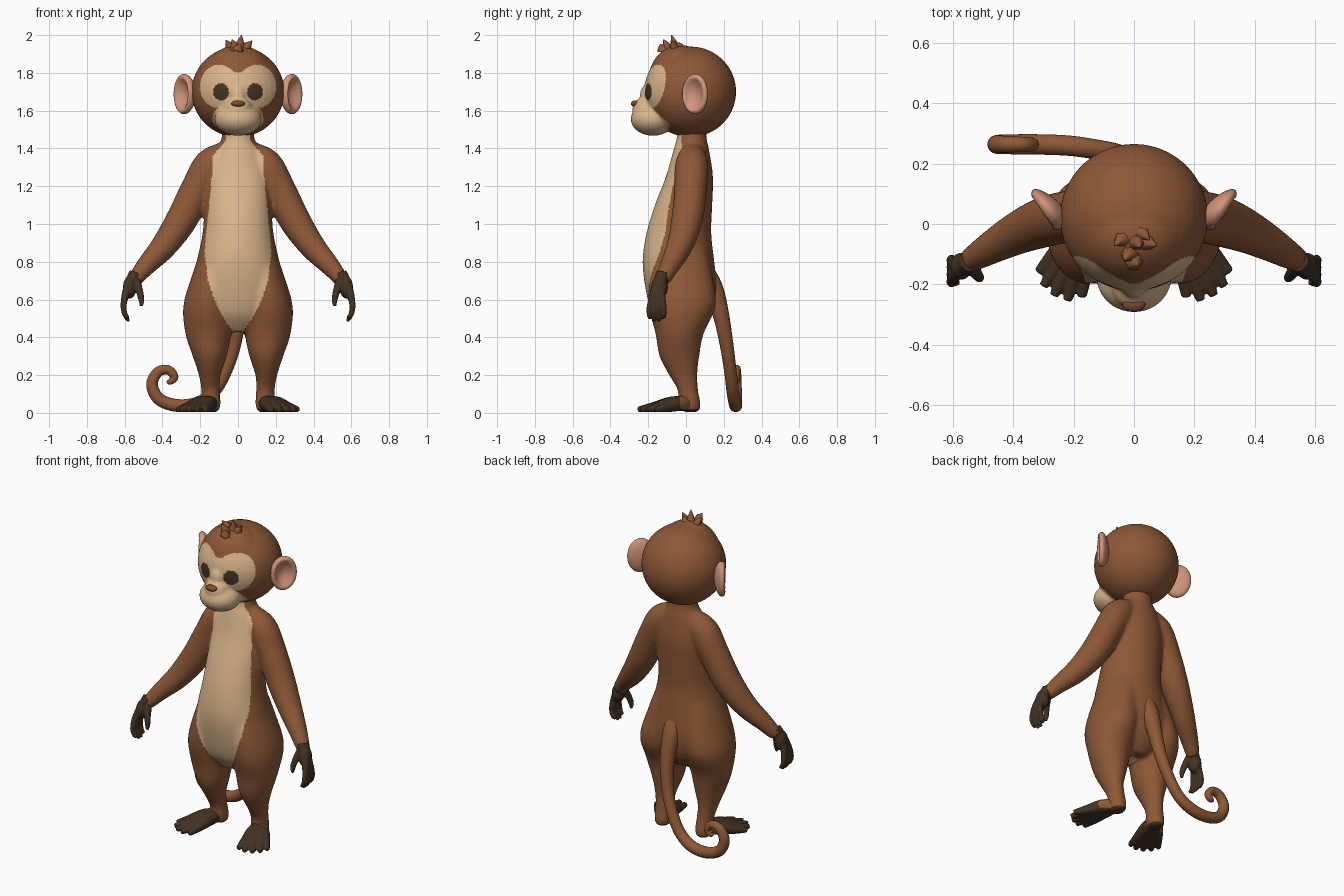
import bpy, bmesh, math, random
from mathutils import Vector, Matrix

if "Cube" in bpy.data.objects:
    bpy.data.objects.remove(bpy.data.objects["Cube"])

random.seed(4)


def material(name, rgb):
    m = bpy.data.materials.new(name)
    m.diffuse_color = (*rgb, 1)
    m.use_nodes = True
    m.node_tree.nodes["Principled BSDF"].inputs["Base Color"].default_value = m.diffuse_color
    return m


BROWN = material("brown fur", (0.27, 0.098, 0.038))
CREAM = material("cream fur", (0.70, 0.46, 0.26))
DARK = material("dark skin", (0.058, 0.032, 0.017))
PINK = material("pink ear", (0.64, 0.30, 0.20))
NOSE = material("nose brown", (0.20, 0.072, 0.03))


def spline(pts, n):
    """Catmull-Rom through points of any dimension."""
    p = [Vector(q) for q in pts]
    p = [p[0]] + p + [p[-1]]
    out = []
    for i in range(1, len(p) - 2):
        a, b, c, d = p[i - 1:i + 3]
        for k in range(n):
            t = k / n
            out.append(0.5 * (2 * b + (c - a) * t + (2 * a - 5 * b + 4 * c - d) * t ** 2
                              + (3 * b - a - 3 * c + d) * t ** 3))
    return out + [p[-2]]


def sweep(bm, pts, flat=False, side=1, n=5, seg=20):
    """Closed tube through (x, y, z, rx, ry) or (x, y, z, r); flat keeps rings level."""
    pts = [(q[0] * side, *q[1:4], q[-1]) for q in pts]
    path = spline(pts, n)
    c = [Vector(q[:3]) for q in path]
    u, v, last, rings = Vector((1, 0, 0)), Vector((0, 1, 0)), None, []
    for i, q in enumerate(path):
        if not flat:
            t = (c[min(i + 1, len(c) - 1)] - c[max(i - 1, 0)]).normalized()
            rot = (last or Vector((0, 0, 1 if t.z > 0 else -1))).rotation_difference(t)
            u, v, last = rot @ u, rot @ v, t
        rings.append([bm.verts.new(c[i] + u * q[3] * math.cos(a) + v * q[4] * math.sin(a))
                      for a in (2 * math.pi * k / seg for k in range(seg))])
    for r, s in zip(rings, rings[1:]):
        for k in range(seg):
            bm.faces.new((r[k], r[(k + 1) % seg], s[(k + 1) % seg], s[k]))
    bm.faces.new(rings[0])
    bm.faces.new(rings[-1])


def ball(bm, centre, radii, seg=24):
    return bmesh.ops.create_uvsphere(
        bm, u_segments=seg, v_segments=seg // 2, radius=1,
        matrix=Matrix.Translation(centre) @ Matrix.Diagonal((*radii, 1)))["verts"]


def finish(bm, name, mats, voxel=0, smooth=4, rule=None, floor=False):
    """Make the object, fuse its pieces with a voxel remesh and colour faces by rule."""
    bmesh.ops.recalc_face_normals(bm, faces=bm.faces)
    me = bpy.data.meshes.new(name)
    bm.to_mesh(me)
    bm.free()
    ob = bpy.data.objects.new(name, me)
    bpy.context.collection.objects.link(ob)
    if voxel:
        r = ob.modifiers.new("fuse", "REMESH")
        r.mode, r.voxel_size = "VOXEL", voxel
        s = ob.modifiers.new("relax", "SMOOTH")
        s.factor, s.iterations = 0.5, smooth
        dg = bpy.context.evaluated_depsgraph_get()
        me = bpy.data.meshes.new_from_object(ob.evaluated_get(dg))
        ob.modifiers.clear()
        ob.data = me
        me.name = name
    if floor:
        for v in me.vertices:
            v.co.z = max(v.co.z, 0.005)
    me.materials.clear()
    for m in mats:
        me.materials.append(m)
    for p in me.polygons:
        p.use_smooth = True
        p.material_index = rule(p.center, p.normal) if rule else 0
    return ob


# Body: torso, legs and arms fused
bm = bmesh.new()
sweep(bm, [(0, .03, 1.52, .085, .08), (0, .03, 1.45, .088, .08), (0, .028, 1.39, .12, .095),
           (0, .018, 1.25, .17, .125), (0, -.013, 1.1, .178, .152), (0, -.038, .95, .188, .172),
           (0, -.04, .8, .22, .19), (0, -.025, .65, .25, .188), (0, -.02, .52, .2, .158),
           (0, -.02, .43, .08, .09)], flat=True, seg=40)
for s in (1, -1):
    sweep(bm, [(.09, -.03, .88, .1, .14), (.125, -.028, .74, .115, .165), (.157, -.02, .57, .132, .178),
               (.157, -.034, .42, .122, .128), (.15, -.035, .3, .09, .106), (.15, -.015, .2, .058, .075),
               (.145, .01, .12, .05, .055), (.143, .018, .05, .052, .06), (.143, .018, .012, .046, .058)],
          flat=True, side=s, seg=28)
    sweep(bm, [(.06, .035, 1.38, .06), (.145, .03, 1.315, .088), (.215, .025, 1.19, .087),
               (.30, .005, 1.02, .084), (.395, -.035, .88, .07), (.49, -.088, .775, .053),
               (.55, -.125, .70, .04)], side=s)

BELLY = [(.42, .02), (.5, .075), (.6, .125), (.7, .158), (.85, .177), (1, .165),
         (1.2, .142), (1.36, .135), (1.44, .065), (1.55, .05)]


def body_rule(c, n):
    if c.y > 0 or n.y > 0.1 or c.z < .42:
        return 0
    for (z0, w0), (z1, w1) in zip(BELLY, BELLY[1:]):
        if z0 <= c.z <= z1:
            return int(abs(c.x) < w0 + (w1 - w0) * (c.z - z0) / (z1 - z0))
    return 0


finish(bm, "body", [BROWN, CREAM], .01, 16, body_rule)

# Head with muzzle; face mask and eyes are coloured by ellipses seen from the front
bm = bmesh.new()
ball(bm, (0, .022, 1.70), (.246, .244, .24), 40)
ball(bm, (0, -.03, 1.76), (.19, .17, .188), 32)
ball(bm, (0, -.175, 1.555), (.125, .118, .088), 32)
ball(bm, (0, -.185, 1.61), (.08, .1, .07))
ball(bm, (0, -.16, 1.68), (.06, .085, .08))


def inside(x, z, cx, cz, rx, rz):
    return ((x - cx) / rx) ** 2 + ((z - cz) / rz) ** 2 < 1


def face_rule(c, n):
    x, z = abs(c.x), c.z
    if c.y > -.09:
        return 0
    if inside(x, z, .09, 1.70, .043, .045):
        return 2
    return int(inside(x, z, .1, 1.728, .102, .115) or inside(x, z, 0, 1.555, .135, .1)
               or (x < .1 and 1.58 < z < 1.805))


finish(bm, "head", [BROWN, CREAM, DARK], .0075, 10, face_rule)

# Nose
bm = bmesh.new()
ball(bm, (0, -.266, 1.637), (.038, .026, .018))
finish(bm, "nose", [NOSE])

# Hair tuft: leaning spikes
bm = bmesh.new()
for x, y, h, lean in ((.01, -.06, .078, .2), (-.05, -.05, .052, -.5), (.055, -.06, .048, .6),
                      (-.02, -.1, .055, -.3), (.03, -.03, .04, .5), (0, -.125, .03, .2)):
    base = Vector((x * .7, y, 1.922))
    sweep(bm, [(*base, .032), (*(base + Vector((lean * .025, -.005, h * .5))), .02),
               (*(base + Vector((lean * .06, random.uniform(-.025, .01), h))), .002)], n=3, seg=6)
finish(bm, "hair_tuft", [BROWN])

# Tail curling to one side
bm = bmesh.new()
sweep(bm, [(0, .08, .76, .06), (0, .142, .66, .054), (0, .185, .52, .043), (-.02, .215, .36, .036),
           (-.065, .235, .22, .033), (-.13, .248, .11, .033), (-.22, .26, .05, .034),
           (-.33, .264, .04, .034), (-.42, .264, .075, .033), (-.455, .264, .15, .031),
           (-.425, .264, .215, .028), (-.37, .264, .228, .025), (-.337, .264, .19, .022),
           (-.362, .264, .165, .017), (-.375, .264, .172, .004)])
finish(bm, "tail", [BROWN])

for s, tag in ((1, "left"), (-1, "right")):
    # Ear: flattened ball dished on its front, thick at its root
    bm = bmesh.new()
    for v in ball(bm, (0, 0, 0), (.036, .08, .107), 32):
        r = math.hypot(v.co.y / .08, v.co.z / .107)
        if v.co.x > 0:
            v.co.x -= .05 * max(0, 1 - (r / .85) ** 2)
        v.co.x *= 1.15 - 4 * v.co.y
    bm.transform(Matrix.Diagonal((s, 1, 1, 1)) @ Matrix.Translation((.286, .05, 1.688))
                 @ Matrix.Rotation(math.radians(-38), 4, "Z"))
    finish(bm, tag + "_ear", [PINK])

    # Hand: palm, four curled fingers and a thumb
    bm = bmesh.new()
    ball(bm, (s * .573, -.14, .665), (.036, .045, .06))
    for i in range(4):
        y = -.193 + i * .025
        d = .02 * abs(i - 1.5)
        sweep(bm, [(.545, -.125, .735, .036), (.592, y * .5 - .072, .64, .022), (.606, y, .56, .016),
                   (.595, y, .515, .014), (.578, y, .475 + d, .009)], side=s, seg=10)
    sweep(bm, [(.545, -.13, .71, .028), (.522, -.165, .645, .02), (.512, -.178, .6, .016),
               (.512, -.182, .565, .009)], side=s, seg=10)
    finish(bm, tag + "_hand", [DARK], .005, 3)

    # Foot: five fanned toes running from the ankle, with a dark sole
    bm = bmesh.new()
    ball(bm, (s * .143, .025, .03), (.046, .05, .03))
    for i in range(5):
        a = math.radians(6 + i * 9.5)
        dx, dy = math.sin(a), -math.cos(a)
        L = (.265, .285, .285, .275, .25)[i]
        sweep(bm, [(.145, .01, .05, .038), (.145 + dx * L * .35, .02 + dy * L * .35, .048, .04),
                   (.145 + dx * L * .7, .02 + dy * L * .7, .03, .028),
                   (.145 + dx * L, .02 + dy * L, .018, .015)], side=s, seg=12)
    finish(bm, tag + "_foot", [DARK, BROWN], .006, 3,
           lambda c, n: int(c.y > -.03 and c.z > .02), floor=True)
